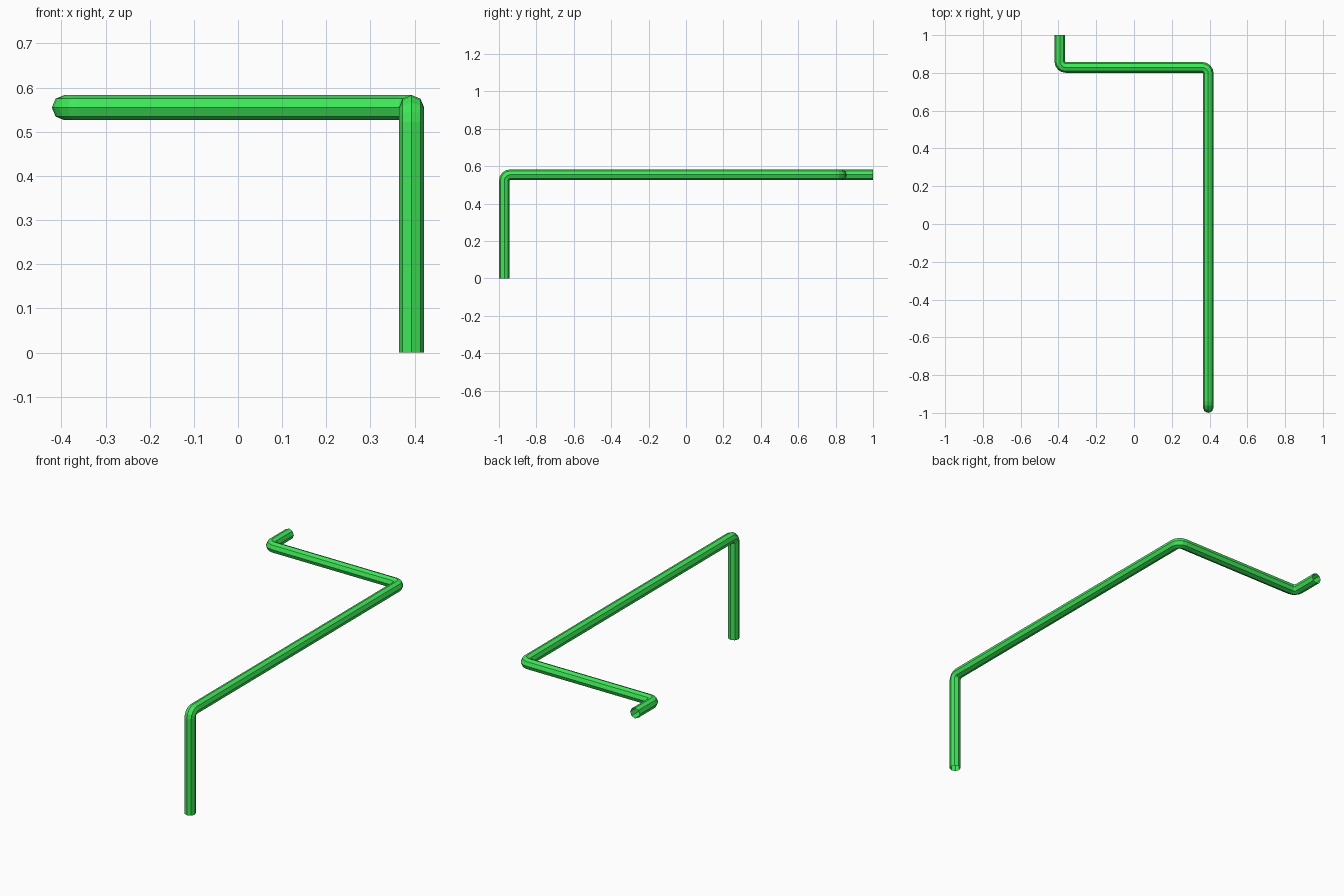
import bpy, bmesh, math
from mathutils import Vector

if "Cube" in bpy.data.objects:
    bpy.data.objects.remove(bpy.data.objects["Cube"])

R, SIDES = 0.0285, 8       # tube radius and sides
BEND, STEPS = 0.032, 4     # centreline bend radius and segments per bend

# Centreline corners of the bent pipe
path = [Vector(p) for p in [
    (0.393, -0.9715, 0), (0.393, -0.9715, 0.5545), (0.393, 0.829, 0.5545),
    (-0.393, 0.829, 0.5545), (-0.393, 1.0, 0.5545)]]

# Stations along the pipe: (centre, tangent), with an arc at every corner
stations = [(path[0], (path[1] - path[0]).normalized())]
for a, b, c in zip(path, path[1:], path[2:]):
    d1, d2 = (b - a).normalized(), (c - b).normalized()
    centre = b - d1 * BEND + d2 * BEND
    for i in range(STEPS + 1):
        t = math.pi / 2 * i / STEPS
        point = centre + (d1 * math.sin(t) - d2 * math.cos(t)) * BEND
        stations.append((point, d1 * math.cos(t) + d2 * math.sin(t)))
stations.append((path[-1], (path[-1] - path[-2]).normalized()))

# Sweep an octagon along the stations, leaving both ends open
bm = bmesh.new()
u, prev, rings = Vector((1, 0, 0)), stations[0][1], []
for p, t in stations:
    u = prev.rotation_difference(t) @ u
    v = t.cross(u)
    prev = t
    rings.append([bm.verts.new(p + (u * math.cos(k) + v * math.sin(k)) * R)
                  for k in (2 * math.pi * i / SIDES for i in range(SIDES))])
for r1, r2 in zip(rings, rings[1:]):
    for i in range(SIDES):
        j = (i + 1) % SIDES
        bm.faces.new((r1[i], r1[j], r2[j], r2[i]))

mesh = bpy.data.meshes.new("bent_pipe")
bm.to_mesh(mesh)
bm.free()
pipe = bpy.data.objects.new("bent_pipe", mesh)
bpy.context.collection.objects.link(pipe)

# Green paint
green = bpy.data.materials.new("green")
green.diffuse_color = (0.05, 0.8, 0.1, 1)
green.use_nodes = True
green.node_tree.nodes["Principled BSDF"].inputs["Base Color"].default_value = green.diffuse_color
mesh.materials.append(green)
